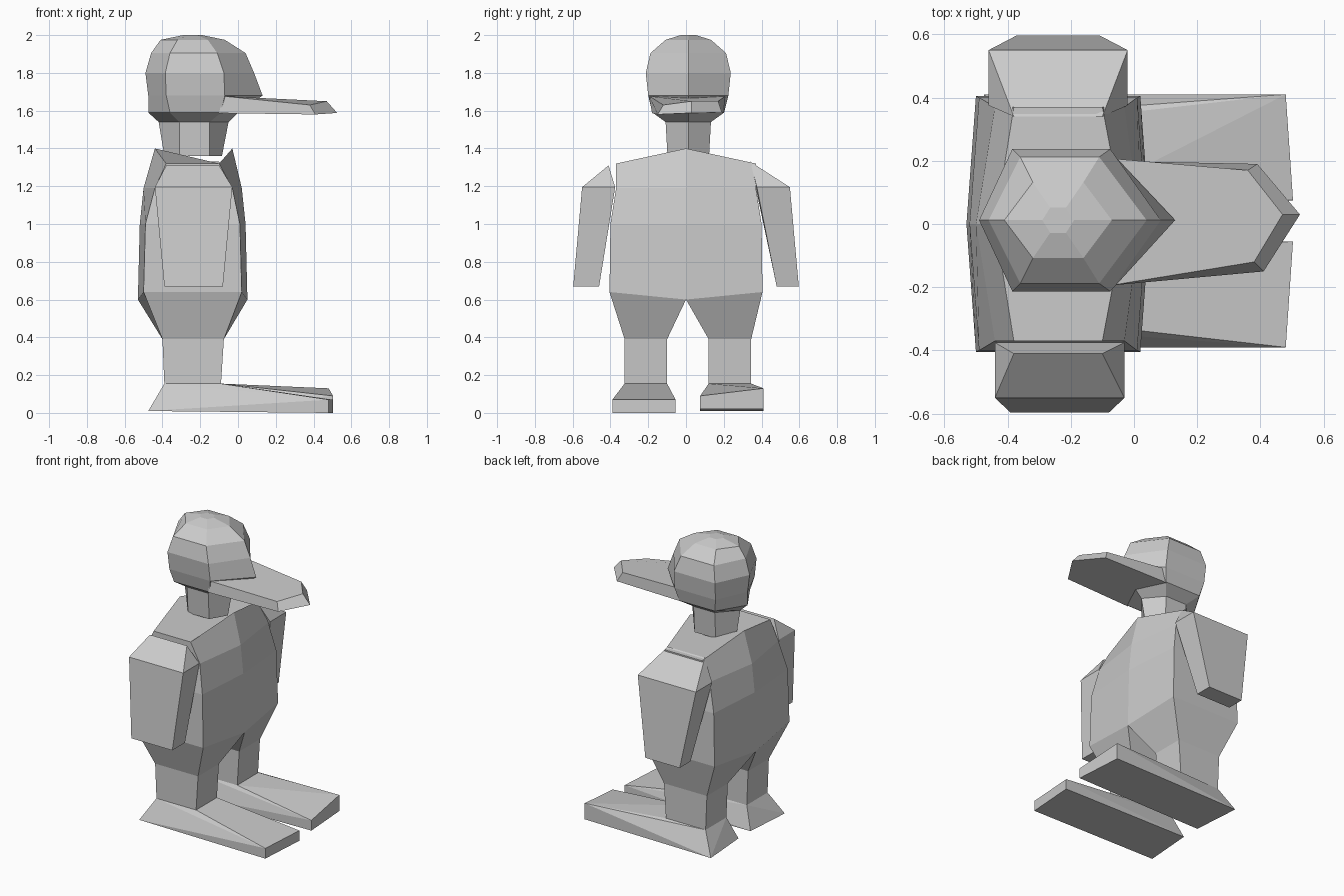
import bpy, bmesh

cube = bpy.data.objects.get("Cube")
if cube:
    bpy.data.objects.remove(cube)

grey = bpy.data.materials.new("plain grey")
grey.use_nodes = True
COLOUR = (0.6, 0.6, 0.6, 1)
grey.diffuse_color = COLOUR
grey.node_tree.nodes["Principled BSDF"].inputs["Base Color"].default_value = COLOUR


def finish(name, bm):
    bmesh.ops.recalc_face_normals(bm, faces=bm.faces[:])
    mesh = bpy.data.meshes.new(name)
    bm.to_mesh(mesh)
    bm.free()
    mesh.materials.append(grey)
    obj = bpy.data.objects.new(name, mesh)
    bpy.context.collection.objects.link(obj)
    return obj


def loft(name, rings, cap_start=True, cap_end=True):
    """Skin a list of equal-length point rings."""
    bm = bmesh.new()
    loops = [[bm.verts.new(p) for p in ring] for ring in rings]
    n = len(loops[0])
    for a, b in zip(loops, loops[1:]):
        for i in range(n):
            j = (i + 1) % n
            bm.faces.new((a[i], a[j], b[j], b[i]))
    if cap_start:
        bm.faces.new(loops[0])
    if cap_end:
        bm.faces.new(loops[-1])
    return finish(name, bm)


def hull(name, points):
    """Convex block around a few corner points."""
    bm = bmesh.new()
    verts = [bm.verts.new(p) for p in points]
    bmesh.ops.convex_hull(bm, input=verts)
    bmesh.ops.dissolve_limit(bm, angle_limit=0.03, verts=bm.verts[:], edges=bm.edges[:])
    return finish(name, bm)


def hexagon(z_mid, z_side, back, back_side, front_side, front, half, y=0.0):
    """Six-sided ring with one corner forward and one back."""
    return [(front, y, z_mid), (front_side, y + half, z_side), (back_side, y + half, z_side),
            (back, y, z_mid), (back_side, y - half, z_side), (front_side, y - half, z_side)]


# Head and neck: z, back, back side, front side, front, half width
head_rows = [
    (2.00, -0.29, -0.265, -0.215, -0.19, 0.04),
    (1.975, -0.41, -0.32, -0.16, -0.07, 0.12),
    (1.905, -0.46, -0.36, -0.11, 0.04, 0.20),
    (1.80, -0.49, -0.385, -0.075, 0.085, 0.225),
    (1.68, -0.475, -0.38, -0.07, 0.13, 0.212),
    (1.59, -0.475, -0.36, -0.09, 0.0, 0.19),
    (1.54, -0.42, -0.31, -0.15, -0.05, 0.12),
    (1.36, -0.39, -0.31, -0.15, -0.085, 0.11),
]
loft("head_and_neck", [hexagon(r[0], *r, y=0.012) for r in head_rows])

# Beak: wide flat wedge with a pointed tip
beak_top = [(-0.08, 0.208, 1.677), (-0.08, -0.195, 1.677), (0.38, -0.12, 1.63),
            (0.47, 0.03, 1.65), (0.36, 0.17, 1.65)]
beak_bottom = [(-0.1, 0.2, 1.587), (-0.1, -0.18, 1.587), (0.41, -0.15, 1.58),
               (0.525, 0.03, 1.588), (0.39, 0.19, 1.59)]
loft("beak", [beak_top, beak_bottom])

# Torso, open below where the thighs carry on
loft("torso", [
    hexagon(1.40, 1.32, -0.44, -0.38, -0.10, -0.03, 0.37),
    hexagon(1.19, 1.19, -0.50, -0.44, -0.03, 0.02, 0.37),
    hexagon(1.00, 1.00, -0.52, -0.49, 0.01, 0.04, 0.40),
    hexagon(0.60, 0.64, -0.53, -0.50, 0.02, 0.05, 0.405),
], cap_end=False)

# Limbs, one set per side; the shoulders and toes differ slightly
sides = {
    "left": dict(s=1, shoulder=(0.34, 1.33), hand=0.48, arm=(-0.46, -0.02), wrist=(-0.37, -0.11),
                 toe_top=(0.13, 0.09), sole=0.02, shift=0.01),
    "right": dict(s=-1, shoulder=(0.41, 1.31), hand=0.46, arm=(-0.44, -0.03), wrist=(-0.39, -0.08),
                  toe_top=(0.07, 0.07), sole=0.0, shift=0.01),
}
for side, p in sides.items():
    s, dy = p["s"], p["shift"]

    # Shoulder and arm
    y, z = p["shoulder"]
    points = [(x, s * y, z) for x in (-0.38, -0.10)]
    points += [(x, s * y, 1.195) for x in p["arm"] for y in (0.375, 0.55)]
    points += [(x, s * y, 0.67) for x in p["wrist"] for y in (p["hand"], 0.597)]
    hull(side + "_arm", points)

    # Thigh and shin
    def leg_ring(z, back, front):
        inner, outer = s * 0.11 + dy, s * 0.335 + dy
        return [(front, inner, z), (front, outer, z), (back, outer, z), (back, inner, z)]

    hip = [(0.05, 0, 0.6), (0.02, s * 0.405, 0.64), (-0.50, s * 0.405, 0.64), (-0.53, 0, 0.6)]
    loft(side + "_leg", [hip, leg_ring(0.39, -0.40, -0.075), leg_ring(0.155, -0.39, -0.09)],
         cap_start=False)

    # Long flat foot
    inner, outer = s * 0.065 + dy, s * 0.40 + dy
    sole = p["sole"]
    foot = leg_ring(0.155, -0.39, -0.09)
    foot += [(-0.475, outer, 0.01), (-0.45, inner, 0.01)]
    for x, y, top in ((0.48, outer, p["toe_top"][0]), (0.503, inner, p["toe_top"][1])):
        foot += [(x, y, top), (x, y, sole)]
    hull(side + "_foot", foot)
